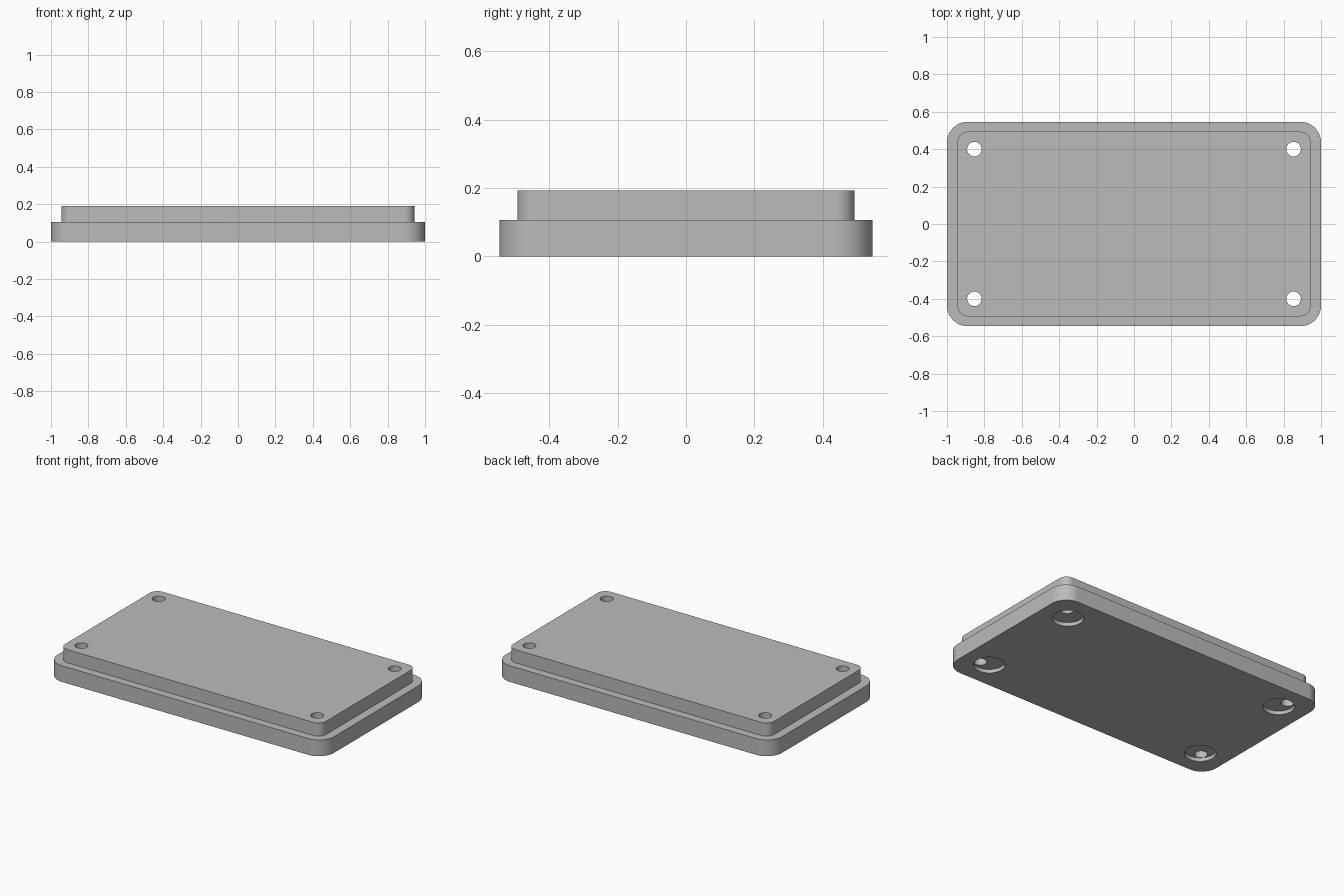
import bpy, bmesh
from math import sin, cos, pi, radians

cube = bpy.data.objects.get("Cube")
if cube:
    bpy.data.objects.remove(cube, do_unlink=True)

grey = bpy.data.materials.new("plain grey")
grey.use_nodes = True
colour = (0.5, 0.5, 0.5, 1)
grey.diffuse_color = colour
grey.node_tree.nodes["Principled BSDF"].inputs["Base Color"].default_value = colour


def rounded_ring(bm, hx, hy, r, z, steps=12):
    """Ring of vertices around a rounded rectangle."""
    ring = []
    for corner, (sx, sy) in enumerate([(1, 1), (-1, 1), (-1, -1), (1, -1)]):
        for i in range(steps + 1):
            a = (corner + i / steps) * pi / 2
            ring.append(bm.verts.new((sx * (hx - r) + r * cos(a),
                                      sy * (hy - r) + r * sin(a), z)))
    return ring


def cylinder(name, x, y, r, z0, z1):
    bpy.ops.mesh.primitive_cylinder_add(vertices=48, radius=r, depth=z1 - z0,
                                        location=(x, y, (z0 + z1) / 2))
    ob = bpy.context.object
    ob.name = name
    ob.hide_render = True
    return ob


# Stepped lid: wide base tier and narrower raised tier
bm = bmesh.new()
rings = [rounded_ring(bm, *p) for p in [
    (1.0, 0.546, 0.11, 0.0),
    (1.0, 0.546, 0.11, 0.106),
    (0.944, 0.4935, 0.055, 0.106),
    (0.944, 0.4935, 0.055, 0.192)]]
n = len(rings[0])
for low, high in zip(rings, rings[1:]):
    for i in range(n):
        j = (i + 1) % n
        bm.faces.new((low[i], low[j], high[j], high[i]))
bm.faces.new(rings[0][::-1])
bm.faces.new(rings[-1])
mesh = bpy.data.meshes.new("stepped_lid")
bm.to_mesh(mesh)
bm.free()
mesh.materials.append(grey)
lid = bpy.data.objects.new("stepped_lid", mesh)
bpy.context.collection.objects.link(lid)

# Corner screw holes, with a shallow wider pocket under each one
cutters = []
for sx in (-1, 1):
    for sy in (-1, 1):
        cutters.append(cylinder("hole_cutter", sx * 0.853, sy * 0.4, 0.039, -0.1, 0.3))
        cutters.append(cylinder("pocket_cutter", sx * 0.815, sy * 0.362, 0.094, -0.1, 0.024))

bpy.ops.object.select_all(action="DESELECT")
lid.select_set(True)
bpy.context.view_layer.objects.active = lid
for cutter in cutters:
    cutter.data.materials.append(grey)
    mod = lid.modifiers.new("cut", "BOOLEAN")
    mod.operation = "DIFFERENCE"
    mod.solver = "EXACT"
    mod.object = cutter
    bpy.ops.object.modifier_apply(modifier=mod.name)
    bpy.data.objects.remove(cutter, do_unlink=True)

bpy.ops.object.shade_smooth_by_angle(angle=radians(30))
